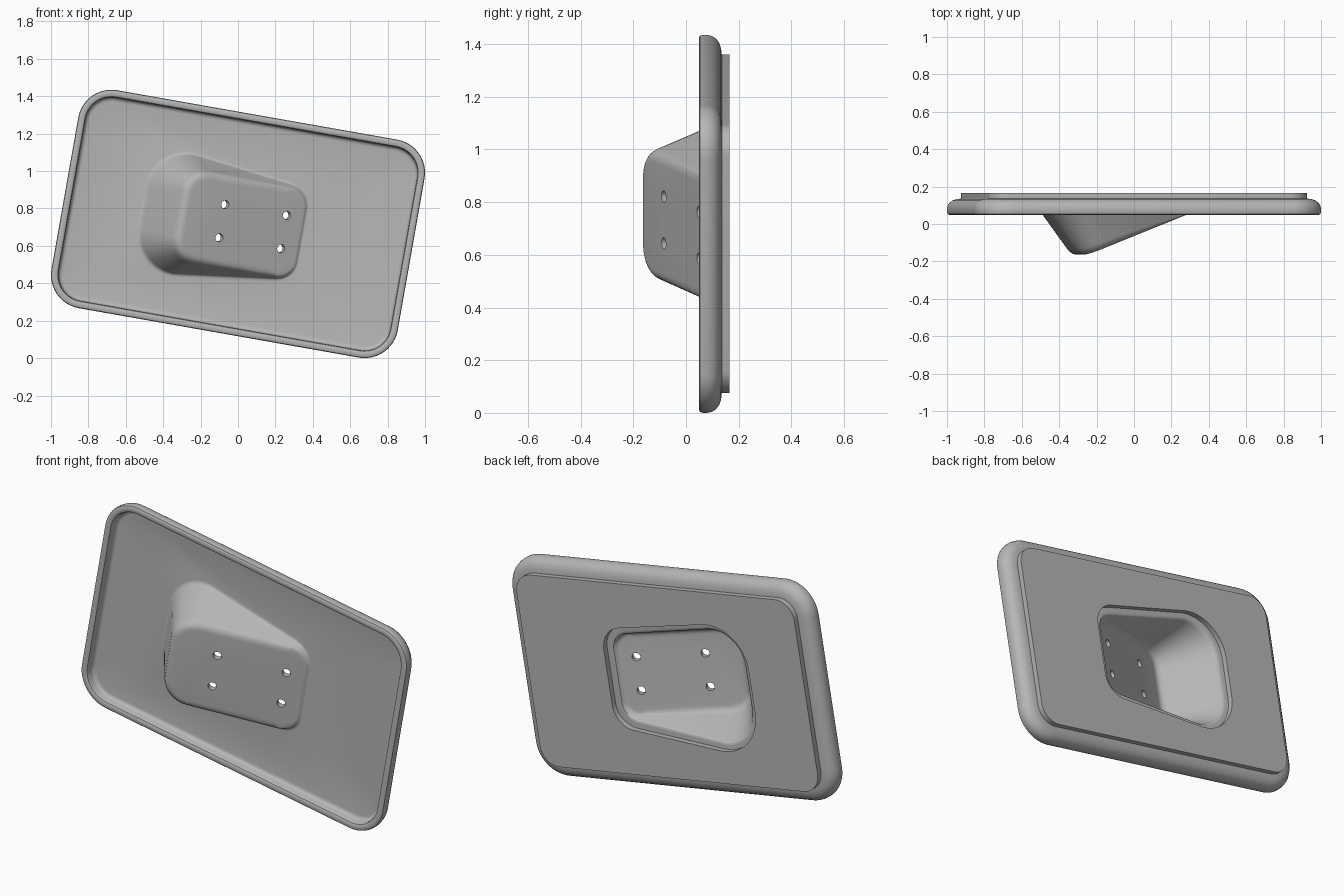
import bpy, bmesh, math
from mathutils import Vector, Matrix

old = bpy.data.objects.get("Cube")
if old:
    bpy.data.objects.remove(old, do_unlink=True)

TILT, CENTRE_Z = math.radians(10), 0.7175
SLOPE = 0.4                                   # slant of the pocket floor
STEPS = 12                                    # segments per rounded corner

grey = bpy.data.materials.new("plain grey")
grey.use_nodes = True
grey.diffuse_color = (0.47, 0.47, 0.47, 1)
grey.node_tree.nodes["Principled BSDF"].inputs["Base Color"].default_value = (0.47, 0.47, 0.47, 1)

# Outlines: left, right, half height at left, half height at right, corner radii
PANEL = (-0.94, 0.94, 0.5915, 0.5915, 0.18, 0.18)
MOUTH = (-0.51, 0.35, 0.352, 0.243, 0.21, 0.11)
FLOOR = (-0.31, 0.338, 0.24, 0.237, 0.115, 0.10)


def floor_y(u):
    return -0.05 + SLOPE * u


def ring(outline, inset, y):
    """Rounded four-sided loop; y is a number or a function of x."""
    u0, u1, vl, vr, rl, rr = outline
    u0, u1, vl, vr = u0 + inset, u1 - inset, vl - inset, vr - inset
    rl, rr = rl - inset, rr - inset
    corners = [Vector(c) for c in ((u0, -vl), (u1, -vr), (u1, vr), (u0, vl))]
    points = []
    for i, (p, r) in enumerate(zip(corners, (rl, rr, rr, rl))):
        a = (corners[i - 1] - p).normalized()
        b = (corners[(i + 1) % 4] - p).normalized()
        half = a.angle(b) / 2
        centre = p + (a + b).normalized() * r / math.sin(half)
        start = p + a * r / math.tan(half) - centre
        sweep = math.pi - 2 * half
        for k in range(STEPS + 1):
            q = centre + Matrix.Rotation(sweep * k / STEPS, 2) @ start
            points.append(Vector((q.x, y(q.x) if callable(y) else y, q.y)))
    return points


def mix(a, b, t):
    return [p.lerp(q, t) for p, q in zip(a, b)]


def rounded(a, b, c, n=6):
    """Loops that curve from a to c around the sharp edge b."""
    return [mix(mix(a, b, k / n), mix(b, c, k / n), k / n) for k in range(n + 1)]


def make_object(name, bm):
    bmesh.ops.recalc_face_normals(bm, faces=bm.faces)
    mesh = bpy.data.meshes.new(name)
    bm.to_mesh(mesh)
    bm.free()
    mesh.materials.append(grey)
    ob = bpy.data.objects.new(name, mesh)
    ob.rotation_euler.y = TILT
    ob.location.z = CENTRE_Z
    bpy.context.collection.objects.link(ob)
    return ob


def loft(name, loops, closed=False):
    """Skin the loops; cap both ends, or join the last loop to the first."""
    bm = bmesh.new()
    rows = [[bm.verts.new(p) for p in loop] for loop in loops]
    pairs = list(zip(rows, rows[1:])) + ([(rows[-1], rows[0])] if closed else [])
    for a, b in pairs:
        for i in range(len(a)):
            j = (i + 1) % len(a)
            bm.faces.new((a[i], a[j], b[j], b[i]))
    if not closed:
        bm.faces.new(rows[0])
        bm.faces.new(rows[-1])
    return make_object(name, bm)


# Pocket outside: slanted floor, soft edge, drafted wall, soft foot
mouth, floor = ring(MOUTH, 0, 0.10), ring(FLOOR, 0, floor_y)
loops = rounded(ring(FLOOR, 0.035, floor_y), floor, mix(floor, mouth, 0.16))
loops += rounded(mix(floor, mouth, 0.93), mouth, ring(MOUTH, -0.018, 0.10), 4)

# Front panel, raised lip and rounded back edge
for inset, y in ((0.064, 0.10), (0.053, 0.098), (0.045, 0.092), (0.041, 0.082),
                 (0.040, 0.062), (0.036, 0.053), (0.028, 0.049), (0.011, 0.049),
                 (0.003, 0.053), (0, 0.062), (0, 0.082), (0.004, 0.099),
                 (0.014, 0.114), (0.029, 0.126), (0.050, 0.133), (0.075, 0.136)):
    loops.append(ring(PANEL, inset, y))

# Pocket inside
in_mouth = ring(MOUTH, 0.02, 0.136)
in_floor = ring(FLOOR, 0.02, lambda u: min(floor_y(u) + 0.037, 0.13))
loops += rounded(ring(MOUTH, 0.005, 0.136), in_mouth, mix(in_mouth, in_floor, 0.07), 3)
loops += rounded(mix(in_mouth, in_floor, 0.86), in_floor,
                 ring(FLOOR, 0.05, lambda u: floor_y(u) + 0.037))
tray = loft("tray_with_pocket", loops)

# Four screw holes square to the pocket floor
bm = bmesh.new()
turn = Vector((SLOPE, -1, 0)).to_track_quat('Z', 'Y').to_matrix().to_4x4()
for u in (-0.092, 0.243):
    for v in (-0.09, 0.09):
        spot = Matrix.Translation((u, floor_y(u) + 0.018, v))
        bmesh.ops.create_cone(bm, cap_ends=True, segments=24, radius1=0.022,
                              radius2=0.022, depth=0.12, matrix=spot @ turn)
cutter = make_object("hole_cutter", bm)
cutter.hide_render = True
cut = tray.modifiers.new("screw_holes", 'BOOLEAN')
cut.operation, cut.solver, cut.object = 'DIFFERENCE', 'EXACT', cutter
bpy.context.view_layer.objects.active = tray
bpy.ops.object.modifier_apply(modifier=cut.name)
bpy.data.objects.remove(cutter, do_unlink=True)

# Backing plate with an opening around the pocket
plate = loft("backing_plate", [ring(PANEL, 0.075, 0.135), ring(PANEL, 0.075, 0.166),
                               ring(MOUTH, -0.018, 0.166), ring(MOUTH, -0.018, 0.135)], closed=True)

# Smooth shading with crisp edges
bpy.ops.object.select_all(action='DESELECT')
for ob in (tray, plate):
    ob.select_set(True)
bpy.context.view_layer.objects.active = tray
bpy.ops.object.shade_smooth_by_angle(angle=math.radians(35))
